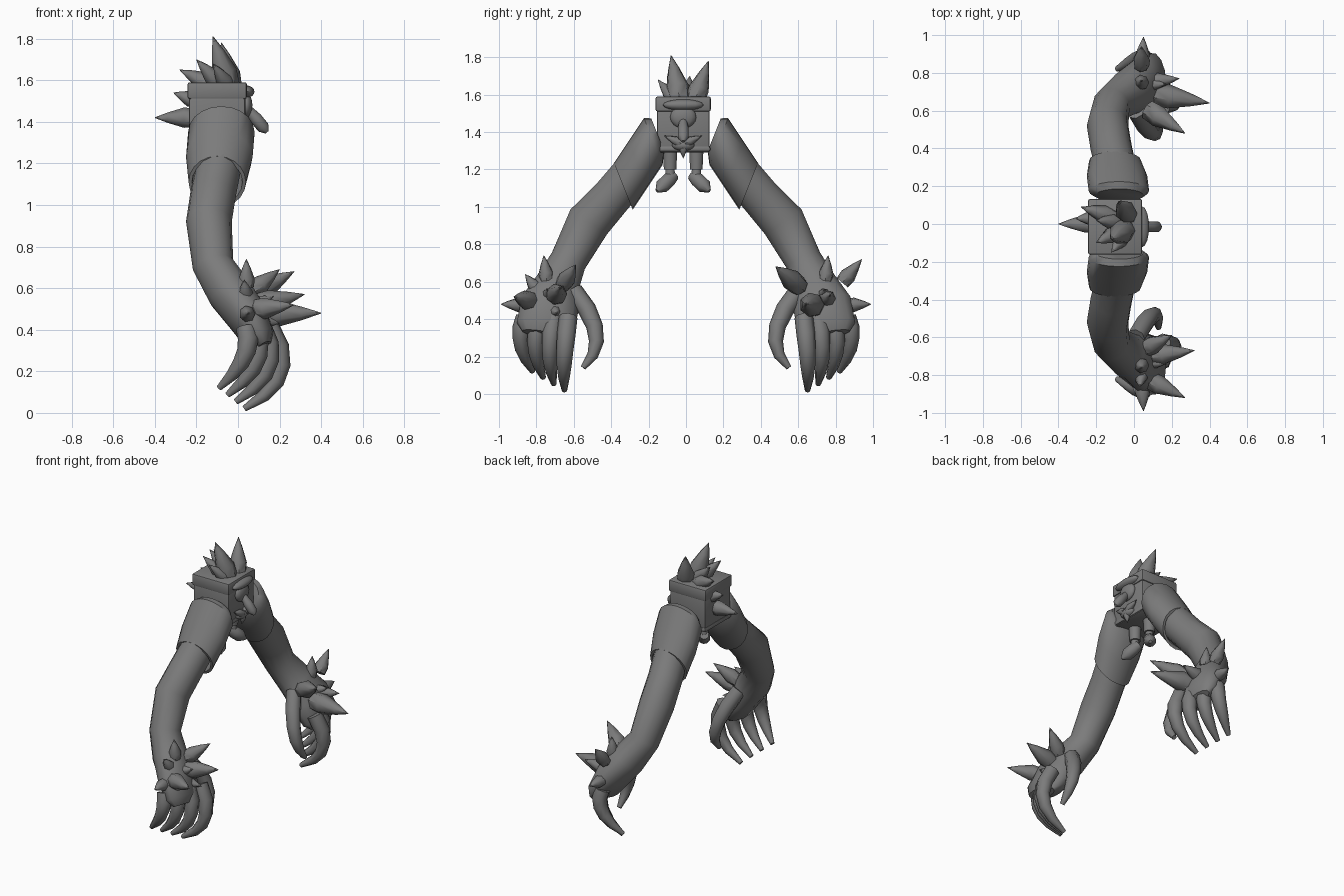
import bpy, bmesh, math
from mathutils import Vector

cube = bpy.data.objects.get("Cube")
if cube:
    bpy.data.objects.remove(cube, do_unlink=True)

grey = bpy.data.materials.new("stone_grey")
grey.use_nodes = True
shade = (.2, .2, .2, 1)
grey.diffuse_color = shade
grey.node_tree.nodes["Principled BSDF"].inputs["Base Color"].default_value = shade

MIDDLE = -.015  # the torso sits slightly off centre


def finish(name, bm, angle=40):
    bmesh.ops.recalc_face_normals(bm, faces=bm.faces)
    mesh = bpy.data.meshes.new(name)
    bm.to_mesh(mesh)
    bm.free()
    mesh.materials.append(grey)
    obj = bpy.data.objects.new(name, mesh)
    bpy.context.collection.objects.link(obj)
    bpy.ops.object.select_all(action="DESELECT")
    obj.select_set(True)
    bpy.context.view_layer.objects.active = obj
    bpy.ops.object.shade_smooth_by_angle(angle=math.radians(angle))


def loft(name, rings, sides):
    """Skin elliptical rings, each given as centre and two half axes."""
    bm = bmesh.new()
    turns = [math.tau * i / sides for i in range(sides)]
    loops = [[bm.verts.new(centre + u * math.cos(a) + v * math.sin(a)) for a in turns]
             for centre, u, v in rings]
    for near, far in zip(loops, loops[1:]):
        for i in range(sides):
            bm.faces.new((near[i - 1], near[i], far[i], far[i - 1]))
    bm.faces.new(loops[0])
    bm.faces.new(loops[-1])
    finish(name, bm, 50)


def tube(name, points, radii, sides=10, widen=None):
    """Skin a path; widen optionally scales the second half axis of each ring."""
    rings = []
    for i, point in enumerate(points):
        along = (points[min(i + 1, len(points) - 1)] - points[max(i - 1, 0)]).normalized()
        ref = Vector((1, 0, 0)) if abs(along.x) < .85 else Vector((0, 1, 0))
        u = (ref - along * ref.dot(along)).normalized()
        rings.append((point, u * radii[i], along.cross(u) * radii[i] * (widen[i] if widen else 1)))
    loft(name, rings, sides)


def spike(name, base, tip, radius):
    points = [base.lerp(tip, f) for f in (0, .3, .7, 1)]
    tube(name, points, [radius * k for k in (.9, 1, .5, .03)], 7)


def fit(bm, centre, size):
    bmesh.ops.scale(bm, vec=size, verts=bm.verts)
    bmesh.ops.translate(bm, vec=centre, verts=bm.verts)


def box(name, height, size):
    bm = bmesh.new()
    bmesh.ops.create_cube(bm, size=1)
    fit(bm, (-.1, MIDDLE, height), size)
    bmesh.ops.bevel(bm, geom=bm.edges[:], offset=.01, segments=2, profile=.5, affect="EDGES")
    finish(name, bm)


def ball(name, height, size):
    bm = bmesh.new()
    bmesh.ops.create_uvsphere(bm, u_segments=14, v_segments=8, radius=1)
    fit(bm, (.04, MIDDLE, height), size)
    finish(name, bm, 60)


# Head-like torso with lid and waistband
box("torso", 1.43, (.27, .28, .28))
box("lid", 1.55, (.285, .295, .08))
box("waistband", 1.31, (.28, .29, .03))

# Face on the +x side
ball("brow", 1.545, (.04, .11, .03))
ball("eye", 1.48, (.03, .07, .06))
ball("chin", 1.33, (.03, .06, .03))
nose_root, nose_tip = Vector((.05, MIDDLE, 1.46)), Vector((.14, MIDDLE, 1.35))
tube("nose", [nose_root.lerp(nose_tip, f) for f in (0, .4, .8, 1)], (.02, .03, .03, .01))
spike("tie", Vector((.05, MIDDLE, 1.32)), Vector((.04, MIDDLE, 1.26)), .02)

for side, word in ((-1, "right"), (1, "left")):
    def at(x, y, z):
        return Vector((x, y * side, z))

    def beside(x, y, z):
        return Vector((x, MIDDLE + y * side, z))

    spike(word + "_moustache", beside(.05, .01, 1.34), beside(.05, .1, 1.38), .025)

    # Legs and boots
    hip, knee, ankle, toe = (beside(-.08, y, z) for y, z in ((.07, 1.3), (.07, 1.2), (.07, 1.15), (.14, 1.085)))
    toe.x += .05
    tube(word + "_trouser", [hip, knee], (.04, .035))
    tube(word + "_sock", [knee, ankle], (.025, .03))
    tube(word + "_boot", [ankle.lerp(toe, f) for f in (-.3, .1, .6, 1)], (.03, .04, .04, .01))

    # Slanted bell sleeve, hollow at the cuff
    shoulder, cuff = at(-.08, .175, 1.35), at(-.1, .335, 1.11)
    slant = at(0, .05, .125)
    rings = []
    for along, wide, tall in ((-.15, .8, .7), (0, 1, 1), (.5, 1, 1), (1, .86, 1), (1, .76, .85), (.7, .7, .8)):
        rings.append((shoulder.lerp(cuff, along), Vector((.16 * wide, 0, 0)), slant * tall))
    loft(word + "_sleeve", rings, 20)

    # Arm flowing into the palm
    wrist, palm, knuckles = at(-.04, .69, .58), at(.04, .73, .47), at(.1, .75, .36)
    arm = [shoulder.lerp(cuff, .7), at(-.12, .4, 1.05), at(-.14, .52, .92), at(-.12, .63, .71),
           wrist, palm, knuckles, palm.lerp(knuckles, 1.4)]
    tube(word + "_arm", arm, (.11, .11, .11, .1, .11, .1, .08, .04), 14,
         (1, 1, 1.1, 1, 1.1, 1.6, 2, 3))

    # Curled fingers, spread evenly from the outer edge inwards, then the thumb
    digits = []
    for n in range(4):
        spread = n / 3
        root = at(.04 + .11 * spread, .86 - .23 * spread, .41)
        bend = at(.03 + .17 * spread, .88 - .23 * spread, .27 - .08 * spread)
        end = at(-.09 + .12 * spread, .82 - .17 * spread, .12 - .1 * spread)
        digits.append(("finger_%d" % (n + 1), root, bend, end))
    digits.append(("thumb", at(.01, .6, .55), at(.1, .48, .32), at(.13, .55, .14)))
    for name, root, bend, end in digits:
        pull = bend * 2 - (root + end) / 2
        path = [root.lerp(pull, f / 5).lerp(pull.lerp(end, f / 5), f / 5) for f in range(6)]
        tube(word + "_" + name, path, (.05, .05, .045, .04, .03, .015), 8)

    # Hand spikes: tips shared by both hands, then those of one hand only
    tips = [(.05, .99, .48), (.04, .76, .74), (.17, .74, .56), (.2, .69, .43)]
    if side > 0:
        tips += [(.4, .64, .48), (.27, .48, .68), (.04, .94, .72), (.24, .77, .53)]
    else:
        tips += [(.27, .92, .52), (.2, .59, .69), (.32, .67, .57), (.03, .86, .64)]
    for n, place in enumerate(tips):
        tip = at(*place)
        base = palm.lerp(tip, .5)
        base.x = palm.x + .15 * (tip.x - palm.x)
        spike("%s_hand_spike_%d" % (word, n + 1), base, tip, .02 + .15 * (tip - base).length)

# Crown of leaf-shaped spikes fanning out of the lid
crown_root = Vector((0, 0, 1.57))
for n, place in enumerate(((-.12, -.08, 1.81), (-.08, .12, 1.78), (-.2, -.1, 1.7), (-.2, .02, 1.7),
                           (-.28, .09, 1.65), (-.12, -.15, 1.68))):
    tip = Vector(place)
    base = crown_root.lerp(tip, .4)
    base.z = crown_root.z
    spike("crown_spike_%d" % (n + 1), base, tip, .25 * (tip - base).length)

# Spikes on the back
spike("back_spike_large", Vector((-.2, 0, 1.42)), Vector((-.4, 0, 1.42)), .05)
spike("back_spike_small", Vector((-.2, .03, 1.5)), Vector((-.31, .03, 1.54)), .04)
